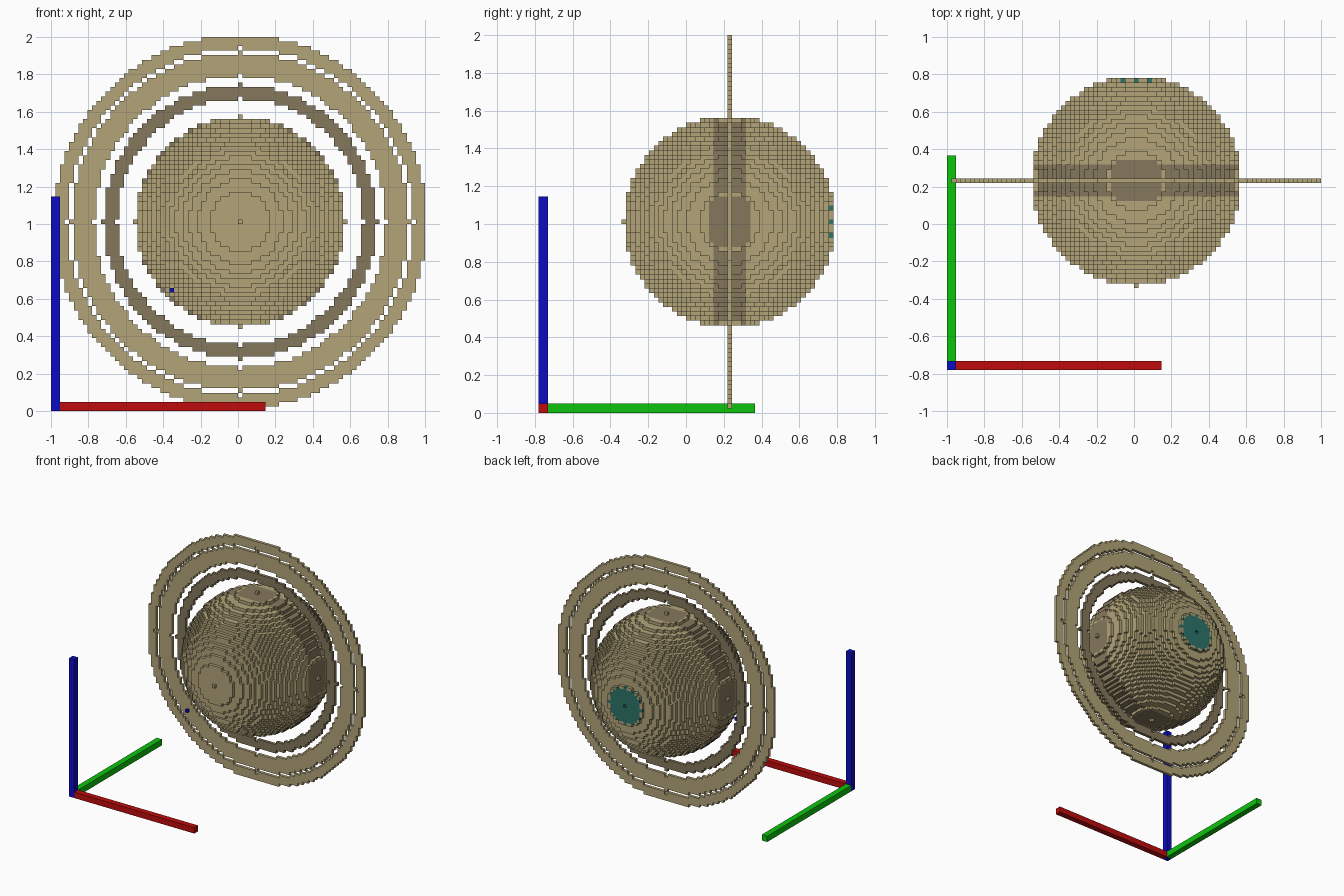
import bpy, bmesh
from mathutils import Vector

if "Cube" in bpy.data.objects:
    bpy.data.objects.remove(bpy.data.objects["Cube"])

S = 2 / 82                                   # size of one block
C = Vector((1 - 40.5 * S, 32 * S - 22.5 * S, 2 - 40.5 * S))   # planet centre


def material(name, rgb):
    lin = [((c / 255 + 0.055) / 1.055) ** 2.4 if c > 10 else c / 255 / 12.92 for c in rgb]
    m = bpy.data.materials.new(name)
    m.diffuse_color = (*lin, 1)
    m.use_nodes = True
    m.node_tree.nodes["Principled BSDF"].inputs["Base Color"].default_value = m.diffuse_color
    return m


TAN = material("tan", (178, 164, 121))
DARK = material("dark tan", (133, 120, 92))
TEAL = material("teal", (44, 116, 106))
RED = material("red", (190, 12, 12))
GREEN = material("green", (14, 195, 14))
BLUE = material("blue", (12, 12, 195))

AXES = [(0, 1, 2), (1, 2, 0), (2, 0, 1)]


def blocks(name, cells, mats, colour=lambda c: 0):
    """Outer skin of a set of unit blocks, coloured by a rule per block."""
    bm = bmesh.new()
    verts = {}

    def vert(key):
        if key not in verts:
            verts[key] = bm.verts.new(C + Vector(key) * (S / 2))
        return verts[key]

    for cell in cells:
        for a, b, c in AXES:
            for d in (-1, 1):
                near = list(cell)
                near[a] += d
                if tuple(near) in cells:
                    continue
                loop = []
                for u, v in ((-1, -1), (1, -1), (1, 1), (-1, 1))[::d]:
                    key = [2 * q for q in cell]
                    key[a] += d
                    key[b] += u
                    key[c] += v
                    loop.append(vert(tuple(key)))
                face = bm.faces.new(loop)
                face.material_index = colour(cell)
    add_mesh(name, bm, mats)


def add_mesh(name, bm, mats):
    me = bpy.data.meshes.new(name)
    bm.to_mesh(me)
    bm.free()
    for m in mats:
        me.materials.append(m)
    bpy.context.collection.objects.link(bpy.data.objects.new(name, me))


def bar(name, lo, hi, mat):
    lo, hi = Vector(lo), Vector(hi)
    bm = bmesh.new()
    bmesh.ops.create_cube(bm, size=1)
    for v in bm.verts:
        v.co = (lo + hi) / 2 + v.co * (hi - lo)
    add_mesh(name, bm, [mat])


# Planet: blocky ball with a single block on five poles and a pit at the back
R = range(-22, 23)
planet = {(x, y, z) for x in R for y in R for z in R if x * x + y * y + z * z < 529}
planet |= {(23, 0, 0), (-23, 0, 0), (0, 0, 23), (0, 0, -23), (0, -23, 0)}
planet.discard((0, 22, 0))


def planet_colour(cell):
    x, y, z = cell
    if y == 22:                              # teal disc on the back
        return 2 if x * x + z * z <= 36 else 0
    if max(abs(x), abs(z)) == 23:            # pole blocks
        return 0
    if max(abs(x), abs(z)) == 22:            # lens on each flat cap
        across = min(abs(x), abs(z))
        return 1 if abs(y) <= 4 and across ** 2 + y * y <= 36 else 0
    return 1 if abs(y) <= 3 else 0           # band under the rings


blocks("planet", planet, [TAN, DARK, TEAL], planet_colour)

# Three flat rings, one block thick
Q = range(-40, 41)
for name, inner, outer, mat in (("inner_ring", 27 ** 2, 30 ** 2, DARK),
                                ("middle_ring", 32 ** 2, 37 ** 2, TAN),
                                ("outer_ring", 38 ** 2, 41 ** 2 - 1, TAN)):
    blocks(name, {(x, 0, z) for x in Q for z in Q if inner < x * x + z * z <= outer}, [mat])

# Small moon
blocks("moon", {(-15, -16, -15)}, [BLUE])

# Three axis bars meeting at the front left corner
X, Y, W, L = -1, -32 * S, 2 * S, 47 * S
bar("upright_bar", (X, Y, 0), (X + W, Y + W, L), BLUE)
bar("width_bar", (X + W, Y, 0), (X + L, Y + W, W), RED)
bar("depth_bar", (X, Y + W, 0), (X + W, Y + L, W), GREEN)
